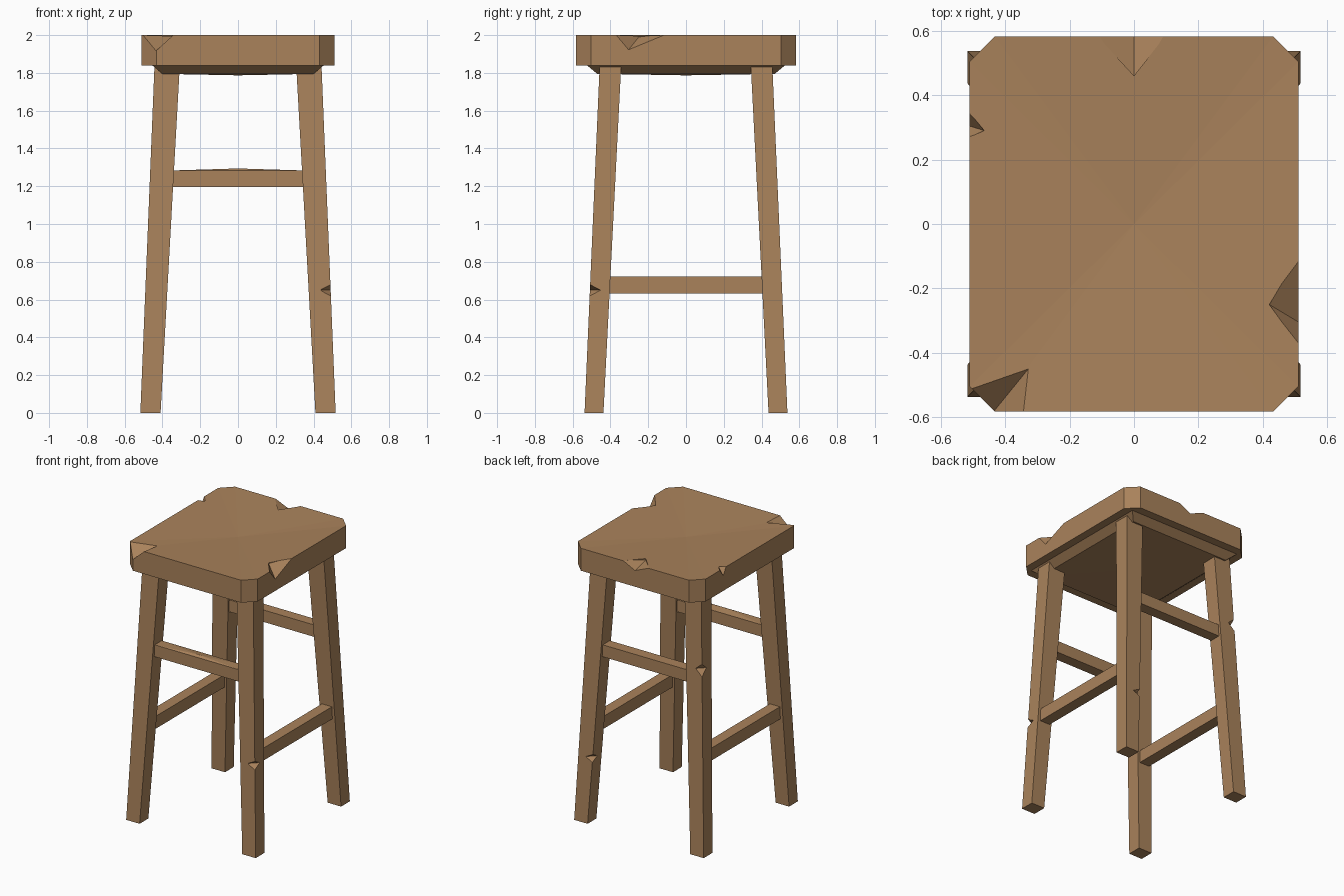
import bpy, bmesh

if "Cube" in bpy.data.objects:
    bpy.data.objects.remove(bpy.data.objects["Cube"])

wood = bpy.data.materials.new("warm_brown_wood")
wood.diffuse_color = (0.40, 0.225, 0.105, 1)
wood.use_nodes = True
wood.node_tree.nodes["Principled BSDF"].inputs["Base Color"].default_value = wood.diffuse_color


def hull(name, pts):
    """Convex solid around a few points."""
    bm = bmesh.new()
    for p in pts:
        bm.verts.new(p)
    bmesh.ops.convex_hull(bm, input=bm.verts[:])
    bmesh.ops.dissolve_limit(bm, angle_limit=0.01, verts=bm.verts[:], edges=bm.edges[:])
    bmesh.ops.recalc_face_normals(bm, faces=bm.faces[:])
    me = bpy.data.meshes.new(name)
    bm.to_mesh(me)
    bm.free()
    me.materials.append(wood)
    ob = bpy.data.objects.new(name, me)
    bpy.context.collection.objects.link(ob)
    return ob


def rect(x0, x1, y0, y1, z):
    return [(x, y, z) for x in (x0, x1) for y in (y0, y1)]


def octagon(x, y, c, z):
    return [(sx * a, sy * b, z) for sx in (-1, 1) for sy in (-1, 1)
            for a, b in ((x - c, y), (x, y - c))]


def chip(ob, pts):
    """Cut a convex notch out of a part."""
    cutter = hull("chip_cutter", pts)
    cutter.hide_render = True
    mod = ob.modifiers.new("chip", 'BOOLEAN')
    mod.operation = 'DIFFERENCE'
    mod.solver = 'EXACT'
    mod.object = cutter
    dg = bpy.context.evaluated_depsgraph_get()
    dg.update()
    me = bpy.data.meshes.new_from_object(ob.evaluated_get(dg))
    ob.modifiers.clear()
    ob.data = me
    bpy.data.objects.remove(cutter)


# seat slab with clipped corners and a shallow dish
seat = hull("seat", octagon(0.51, 0.582, 0.078, 1.838) + octagon(0.51, 0.582, 0.078, 2.0))
bm = bmesh.new()
bm.from_mesh(seat.data)
top = [f for f in bm.faces if f.normal.z > 0.9]
centre = bmesh.ops.poke(bm, faces=top)["verts"][0]
centre.co.z = 1.975
bm.to_mesh(seat.data)
bm.free()

# chips in the seat rim: front left corner, right side, left side, back
chip(seat, [(-0.32, -0.44, 2.0), (-0.335, -0.60, 2.01), (-0.53, -0.51, 2.01),
            (-0.45, -0.60, 1.905), (-0.56, -0.62, 2.02), (-0.32, -0.44, 2.02)])
chip(seat, [(0.42, -0.25, 1.99), (0.42, -0.25, 2.03), (0.52, -0.08, 2.01),
            (0.52, -0.39, 2.01), (0.52, -0.31, 1.915)])
chip(seat, [(-0.465, 0.29, 1.99), (-0.465, 0.29, 2.03), (-0.53, 0.37, 2.01),
            (-0.53, 0.26, 2.01), (-0.53, 0.31, 1.93)])
chip(seat, [(0, 0.46, 1.985), (0, 0.46, 2.03), (-0.13, 0.60, 2.005),
            (0.11, 0.60, 2.005), (0, 0.60, 1.95)])

# bevelled panel below the seat
hull("seat_underframe", rect(-0.46, 0.46, -0.53, 0.53, 1.845)
     + rect(-0.40, 0.40, -0.47, 0.47, 1.795) + [(0, 0, 1.787)])

# four splayed legs
legs = {}
for sx, side in ((-1, "left"), (1, "right")):
    for sy, end in ((-1, "front"), (1, "back")):
        legs[end + side] = hull(
            f"{end}_{side}_leg",
            rect(sx * 0.41, sx * 0.517, sy * 0.437, sy * 0.537, 0)
            + rect(sx * 0.308, sx * 0.442, sy * 0.343, sy * 0.457, 1.842))


def leg_chip(key, x, y, z, dx, dy, d=0.055, h=0.05):
    """V notch in a leg corner at x, y; dx, dy point outwards."""
    chip(legs[key], [(x - dx * d, y, z), (x, y - dy * d, z),
                     (x + dx * 0.02, y + dy * 0.02, z + h),
                     (x + dx * 0.02, y + dy * 0.02, z - h),
                     (x + dx * 0.03, y + dy * 0.03, z)])


leg_chip("frontright", 0.49, -0.507, 0.65, 1, -1)
leg_chip("backright", 0.385, 0.518, 0.47, -1, 1)
leg_chip("backleft", -0.463, 0.48, 1.32, -1, 1, 0.05, 0.08)

# upper rails at front and back, lower rails at the sides
for s, name in ((-1, "front_rail"), (1, "back_rail")):
    y0, y1 = s * 0.385, s * 0.465
    pts = rect(-0.36, 0.36, y0, y1, 1.197) + rect(-0.36, 0.36, y0, y1, 1.283)
    if s < 0:
        pts.append((0, y1 + 0.02, 1.294))  # slight crown on the worn front rail
    hull(name, pts)
for s, name in ((-1, "left_rail"), (1, "right_rail")):
    hull(name, rect(s * 0.39, s * 0.47, -0.43, 0.43, 0.632)
         + rect(s * 0.39, s * 0.47, -0.43, 0.43, 0.722))
